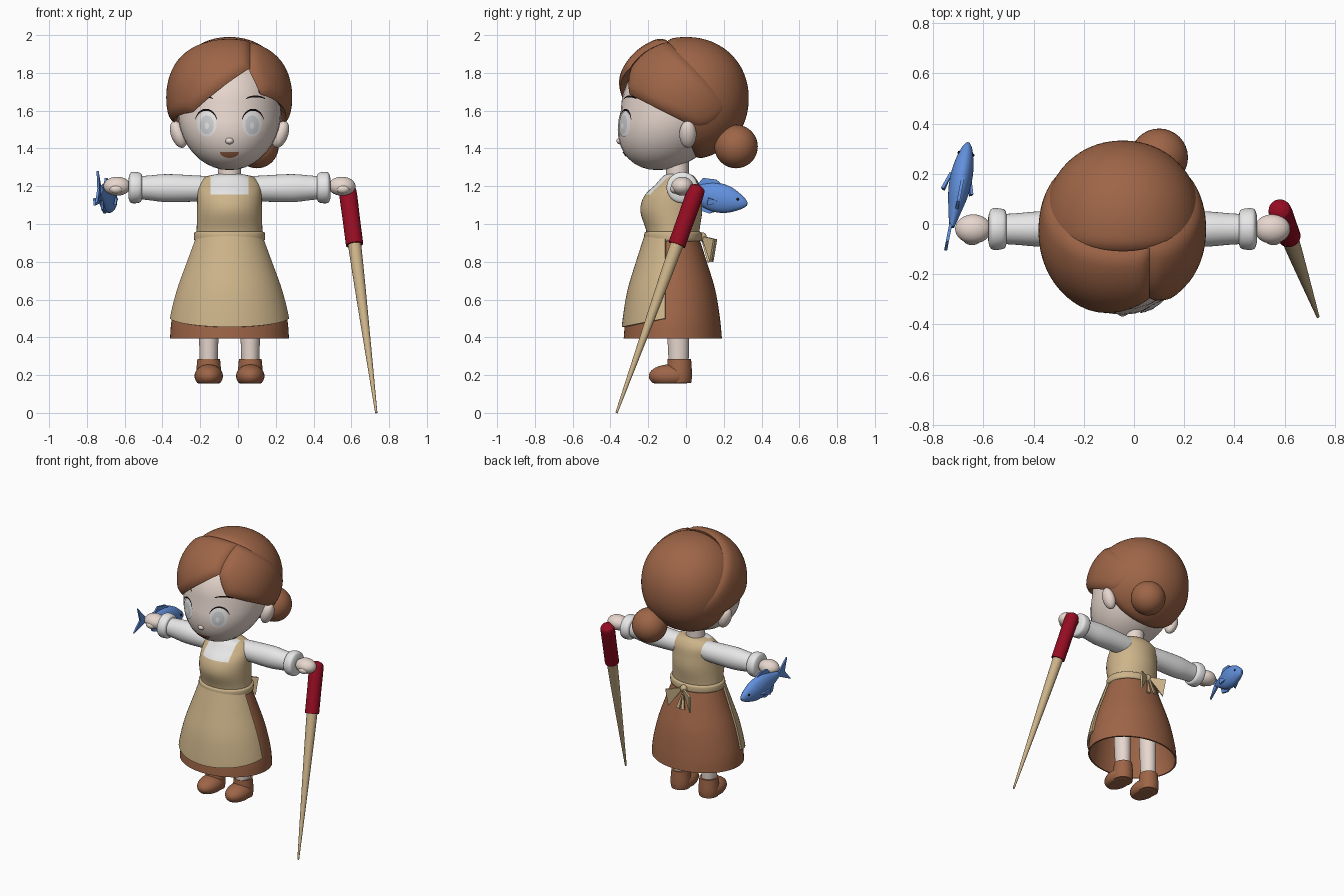
import bpy, bmesh, math
from mathutils import Vector, Matrix

if "Cube" in bpy.data.objects:
    bpy.data.objects.remove(bpy.data.objects["Cube"])

CX = -0.045  # centre line of the figure


def mat(name, r, g, b):
    m = bpy.data.materials.new(name)
    lin = [((c / 255 + 0.055) / 1.055) ** 2.4 if c > 10 else c / 3294 for c in (r, g, b)]
    m.diffuse_color = (*lin, 1)
    m.use_nodes = True
    m.node_tree.nodes["Principled BSDF"].inputs["Base Color"].default_value = m.diffuse_color
    return m


BROWN = mat("brown", 158, 101, 71)
TAN = mat("tan", 205, 180, 138)
SKIN = mat("skin", 233, 217, 208)
WHITE = mat("white", 236, 236, 236)
BLUE = mat("blue", 98, 145, 222)
RED = mat("red", 150, 12, 34)
BLACK = mat("black", 22, 16, 15)
GREY = mat("eye grey", 205, 207, 209)


def finish(name, bm, mats, thick=0, angle=40):
    me = bpy.data.meshes.new(name)
    bm.to_mesh(me)
    bm.free()
    for m in mats:
        me.materials.append(m)
    o = bpy.data.objects.new(name, me)
    bpy.context.collection.objects.link(o)
    bpy.ops.object.select_all(action='DESELECT')
    o.select_set(True)
    bpy.context.view_layer.objects.active = o
    if thick:
        s = o.modifiers.new("thickness", 'SOLIDIFY')
        s.thickness, s.offset = thick, -1
        bpy.ops.object.modifier_apply(modifier=s.name)
    bpy.ops.object.shade_smooth_by_angle(angle=math.radians(angle))
    return o


def cut(bm, co, no):
    """Keep the side the normal points to."""
    bmesh.ops.bisect_plane(bm, geom=bm.verts[:] + bm.edges[:] + bm.faces[:],
                           plane_co=co, plane_no=no, clear_inner=True)


def ball(name, c, r, m, rot=None, floor=None):
    bm = bmesh.new()
    bmesh.ops.create_uvsphere(bm, u_segments=32, v_segments=20, radius=1)
    M = Matrix.Translation(c) @ (rot or Matrix.Identity(4)) @ Matrix.Diagonal((*r, 1))
    bmesh.ops.transform(bm, matrix=M, verts=bm.verts)
    if floor is not None:
        for v in bm.verts:
            v.co.z = max(v.co.z, floor)
    return finish(name, bm, [m])


def loft(rings, M=None, caps=True, n=48, steps=4):
    """Elliptical rings (z, rx, ry, cx, cy), smoothed along the length."""
    P = [Vector(r) if len(r) == 5 else Vector((*r, 0, 0)) for r in rings]
    Q = []
    for i in range(len(P) - 1):
        a, b, c, d = P[max(i - 1, 0)], P[i], P[i + 1], P[min(i + 2, len(P) - 1)]
        for k in range(steps):
            t = k / steps
            Q.append(0.5 * (2 * b + (c - a) * t + (2 * a - 5 * b + 4 * c - d) * t * t
                            + (3 * b - a - 3 * c + d) * t ** 3))
    Q.append(P[-1])
    bm = bmesh.new()
    R = [[bm.verts.new((q[3] + q[1] * math.cos(2 * math.pi * j / n),
                        q[4] + q[2] * math.sin(2 * math.pi * j / n), q[0])) for j in range(n)] for q in Q]
    for a, b in zip(R, R[1:]):
        for j in range(n):
            bm.faces.new((a[j], a[(j + 1) % n], b[(j + 1) % n], b[j]))
    if caps:
        bm.faces.new(R[0][::-1])
        bm.faces.new(R[-1])
    if M:
        bmesh.ops.transform(bm, matrix=M, verts=bm.verts)
    bmesh.ops.recalc_face_normals(bm, faces=bm.faces) if caps else None
    return bm


def plate(name, pts, m, thick=0.012):
    bm = bmesh.new()
    bm.faces.new([bm.verts.new(p) for p in pts])
    return finish(name, bm, [m], thick)


def along(a, b):
    """Matrix taking the z axis to the line from a to b."""
    d = Vector(b) - Vector(a)
    return Matrix.Translation(a) @ d.to_track_quat('Z', 'Y').to_matrix().to_4x4()


# Head: ellipsoid with the jaw pushed forward
HC, HR = Vector((CX, -0.05, 1.60)), Vector((0.275, 0.295, 0.315))
jaw = lambda z: -0.1 * max(0, (HC.z - z) / 0.315)
head = ball("head", HC, HR, SKIN)
for v in head.data.vertices:
    v.co.y += jaw(v.co.z)
ball("nose", (CX, -0.348, 1.44), (0.022, 0.02, 0.018), SKIN)


def face_y(x, z):
    k = 1 - ((x - HC.x) / HR.x) ** 2 - ((z - HC.z) / HR.z) ** 2
    return HC.y - HR.y * math.sqrt(max(k, 0)) + jaw(z)


def decal(name, m, x, z, rx, rz, off, a0=0, a1=360, inner=0.0):
    """Disc or tapered arc laid on the face."""
    bm, n, k = bmesh.new(), 36, 6
    G = []
    for i in range(n + 1):
        t = math.radians(a0 + (a1 - a0) * i / n)
        lo = 1 - (1 - inner) * (0.25 + 0.75 * math.sin(math.pi * i / n)) if inner else 0
        row = []
        for j in range(k + 1):
            s = lo + (1 - lo) * j / k
            px, pz = x + rx * s * math.cos(t), z + rz * s * math.sin(t)
            row.append(bm.verts.new((px, face_y(px, pz) - off, pz)))
        G.append(row)
    for a, b in zip(G, G[1:]):
        for j in range(k):
            bm.faces.new((a[j], a[j + 1], b[j + 1], b[j]))
    bmesh.ops.remove_doubles(bm, verts=bm.verts, dist=1e-5)
    for f in bm.faces:
        f.normal_update()
        if f.normal.y > 0:
            f.normal_flip()
    finish(name, bm, [m])


for s, side in ((-1, "left"), (1, "right")):
    ex = CX + s * 0.12
    decal(side + "_eye", WHITE, ex, 1.53, 0.052, 0.068, 0.004)
    decal(side + "_iris", GREY, ex, 1.525, 0.036, 0.05, 0.006)
    decal(side + "_pupil", WHITE, ex, 1.52, 0.011, 0.018, 0.008)
    decal(side + "_eyelash", BLACK, ex + s * 0.004, 1.535, 0.06, 0.075, 0.008, 15, 165, 0.86)
    decal(side + "_eyebrow", BLACK, ex + s * 0.018, 1.655, 0.055, 0.025, 0.005, 20, 160, 0.6)
    ball(side + "_ear", (CX + s * 0.27, 0.01, 1.475), (0.04, 0.045, 0.075), SKIN,
         Matrix.Rotation(s * 0.35, 4, 'Y'))
decal("mouth", BROWN, CX, 1.38, 0.05, 0.03, 0.004, 180, 360)


# Hair: puffy shells cut from an ellipsoid by planes
def hair(name, c, r, planes, thick=0.06):
    bm = bmesh.new()
    bmesh.ops.create_icosphere(bm, subdivisions=5, radius=1)
    for v in bm.verts:
        q = v.co / sum(abs(a) ** 2.1 for a in v.co) ** (1 / 2.1)
        v.co = Vector((c[0] + q.x * r[0], c[1] + q.y * r[1], c[2] + q.z * r[2]))
    for co, no in planes:
        cut(bm, co, no)
    for v in bm.verts:
        d = min((v.co - Vector(co)).dot(Vector(no).normalized()) for co, no in planes)
        v.co = Vector(c) + (v.co - Vector(c)) * (1 - 0.05 * max(0, 1 - d / 0.05) ** 2)
    finish(name, bm, [BROWN], thick)


seam = ((0, 0, 1.88), (0, -1, -1))
hair("hair_left_sweep", (CX, -0.025, 1.67), (0.335, 0.345, 0.33),
     [seam, ((0.068, 0, 0), (-1, 0, 0)), ((0.06, -0.33, 1.83), (-0.76, 0.22, 1)),
      ((0, 0, 1.53), (0, 0.2, 1)), ((0, 0, 1.5), (0, 0, 1))])
hair("hair_right_sweep", (CX, -0.02, 1.67), (0.332, 0.338, 0.328),
     [seam, ((0.062, 0, 0), (1, 0, 0)), ((0.06, -0.33, 1.83), (2.09, 0, 1)),
      ((0, 0, 1.53), (0, 0.5, 1)), ((0, 0, 1.5), (0, 0, 1))])
hair("hair_back", (CX, 0.0, 1.665), (0.315, 0.332, 0.325), [((0, 0.38, 0), (0, 1, 0.25))])
ball("hair_bun", (0.10, 0.265, 1.41), (0.115, 0.115, 0.115), BROWN)

# Neck and bodice with a white square at the neckline
finish("neck", loft([(1.18, 0.062, 0.06, CX, -0.045), (1.38, 0.062, 0.06, CX, -0.045)]), [SKIN])
bm = loft([(0.90, 0.178, 0.135, CX, -0.068), (0.97, 0.174, 0.142, CX, -0.07),
           (1.07, 0.172, 0.164, CX, -0.078), (1.15, 0.17, 0.15, CX, -0.07),
           (1.21, 0.163, 0.115, CX, -0.045), (1.25, 0.125, 0.085, CX, -0.04),
           (1.265, 0.06, 0.06, CX, -0.04)])
for co, no in (((CX - 0.1, 0, 0), (1, 0, 0)), ((CX + 0.1, 0, 0), (1, 0, 0)), ((0, 0, 1.155), (0, 0, 1))):
    bmesh.ops.bisect_plane(bm, geom=bm.verts[:] + bm.edges[:] + bm.faces[:], plane_co=co, plane_no=no)
for f in bm.faces:
    p = f.calc_center_median()
    f.material_index = int(abs(p.x - CX) < 0.1 and p.z > 1.155 and p.y < -0.05)
finish("bodice", bm, [TAN, WHITE])

# Skirt, apron, belt and bow
def skirt(g):
    return loft([(z, r + g, q + g, CX, -0.07) for z, r, q in
                 ((0.395, 0.315, 0.26), (0.5, 0.305, 0.25), (0.65, 0.268, 0.225),
                  (0.8, 0.215, 0.18), (0.94, 0.165, 0.135))], caps=False, steps=6, n=64)


finish("skirt", skirt(0), [BROWN], 0.01)
bm = skirt(0.015)
cut(bm, (0, -0.11, 0), (0, -1, 0))
cut(bm, (0, -0.33, 0.457), (0, -0.2, 1))
finish("apron", bm, [TAN], 0.012)
finish("belt", loft([(0.908, 0.175, 0.14, CX, -0.068), (0.916, 0.187, 0.152, CX, -0.068),
                     (0.952, 0.187, 0.152, CX, -0.068), (0.96, 0.175, 0.14, CX, -0.068)]), [TAN])
ball("bow_knot", (CX, 0.09, 0.93), (0.025, 0.02, 0.025), TAN)
for s, side in ((-1, "left"), (1, "right")):
    plate(side + "_bow_loop", [(CX, 0.09, 0.935), (CX + s * 0.10, 0.155, 0.92), (CX + s * 0.09, 0.135, 0.80)], TAN)
    plate(side + "_bow_tail", [(CX, 0.09, 0.93), (CX + s * 0.035, 0.125, 0.80), (CX + s * 0.01, 0.13, 0.80)], TAN)

# Arms, cuffs, hands, legs and shoes, mirrored about the centre line
for s, side in ((-1, "left"), (1, "right")):
    M = along((CX, -0.02, 1.185), (CX + s, -0.02, 1.2))
    finish(side + "_sleeve", loft([(0.10, 0.066, 0.066), (0.2, 0.07, 0.07), (0.33, 0.07, 0.074),
                                   (0.42, 0.063, 0.066), (0.5, 0.058, 0.058)], M), [WHITE])
    finish(side + "_cuff", loft([(0.462, 0.055, 0.055), (0.47, 0.076, 0.076), (0.5, 0.083, 0.083),
                                 (0.525, 0.078, 0.078), (0.535, 0.05, 0.05)], M), [WHITE])
    ball(side + "_hand", (CX + s * 0.595, -0.02, 1.2), (0.072, 0.058, 0.05), SKIN)
    ball(side + "_thumb", (CX + s * 0.60, -0.06, 1.185), (0.035, 0.024, 0.024), SKIN)
    x = CX + s * 0.11
    finish(side + "_leg", loft([(0.22, 0.045, 0.05, x, -0.04), (0.35, 0.05, 0.056, x, -0.04),
                                (0.75, 0.06, 0.065, x, -0.05)]), [SKIN])
    finish(side + "_shoe_ankle", loft([(0.157, 0.062, 0.062, x, -0.035), (0.2, 0.067, 0.067, x, -0.035),
                                       (0.285, 0.06, 0.062, x, -0.035)]), [BROWN])
    ball(side + "_shoe_toe", (x, -0.082, 0.195), (0.075, 0.115, 0.062), BROWN, floor=0.155)

# Staff: red handle and tapering shaft
M = along((0.58, 0.055, 1.18), (0.732, -0.368, 0.0))
L = (Vector((0.58, 0.055, 1.18)) - Vector((0.732, -0.368, 0.0))).length
finish("staff_handle", loft([(-0.03, 0.006, 0.006), (-0.02, 0.03, 0.03), (0.01, 0.046, 0.046),
                             (0.16, 0.046, 0.046), (0.31, 0.046, 0.046)], M, n=32), [RED])
finish("staff_shaft", loft([(0.25, 0.036, 0.036), (0.55, 0.029, 0.029), (L, 0.006, 0.006)], M, n=32), [TAN])

# Fish: body, fins and eyes in a local frame (z runs to the snout)
M = along((-0.735, -0.06, 1.19), (-0.66, 0.325, 1.105))
W = lambda u, h, l: M @ Vector((u, h, l))
finish("fish_body", loft([(0.05, 0.01, 0.018), (0.10, 0.022, 0.038), (0.2, 0.042, 0.074),
                          (0.29, 0.042, 0.072), (0.37, 0.024, 0.036), (0.40, 0.006, 0.009)], M, n=32), [BLUE])
plate("fish_tail", [W(0, 0, 0.08), W(0, 0.085, -0.03), W(0, 0, 0.01), W(0, -0.085, -0.03)], BLUE)
for s, side in ((-1, "lower"), (1, "upper")):
    plate(side + "_fin", [W(0, s * 0.03, 0.11), W(0, s * 0.085, 0.14), W(0, s * 0.092, 0.21), W(0, s * 0.06, 0.27)], BLUE)
    plate(side + "_side_fin", [W(s * 0.038, -0.02, 0.27), W(s * 0.06, -0.01, 0.20), W(s * 0.055, -0.05, 0.20)], BLUE)
    ball(side + "_fish_eye", W(s * 0.027, 0.015, 0.35), (0.007, 0.007, 0.007), BLACK)
